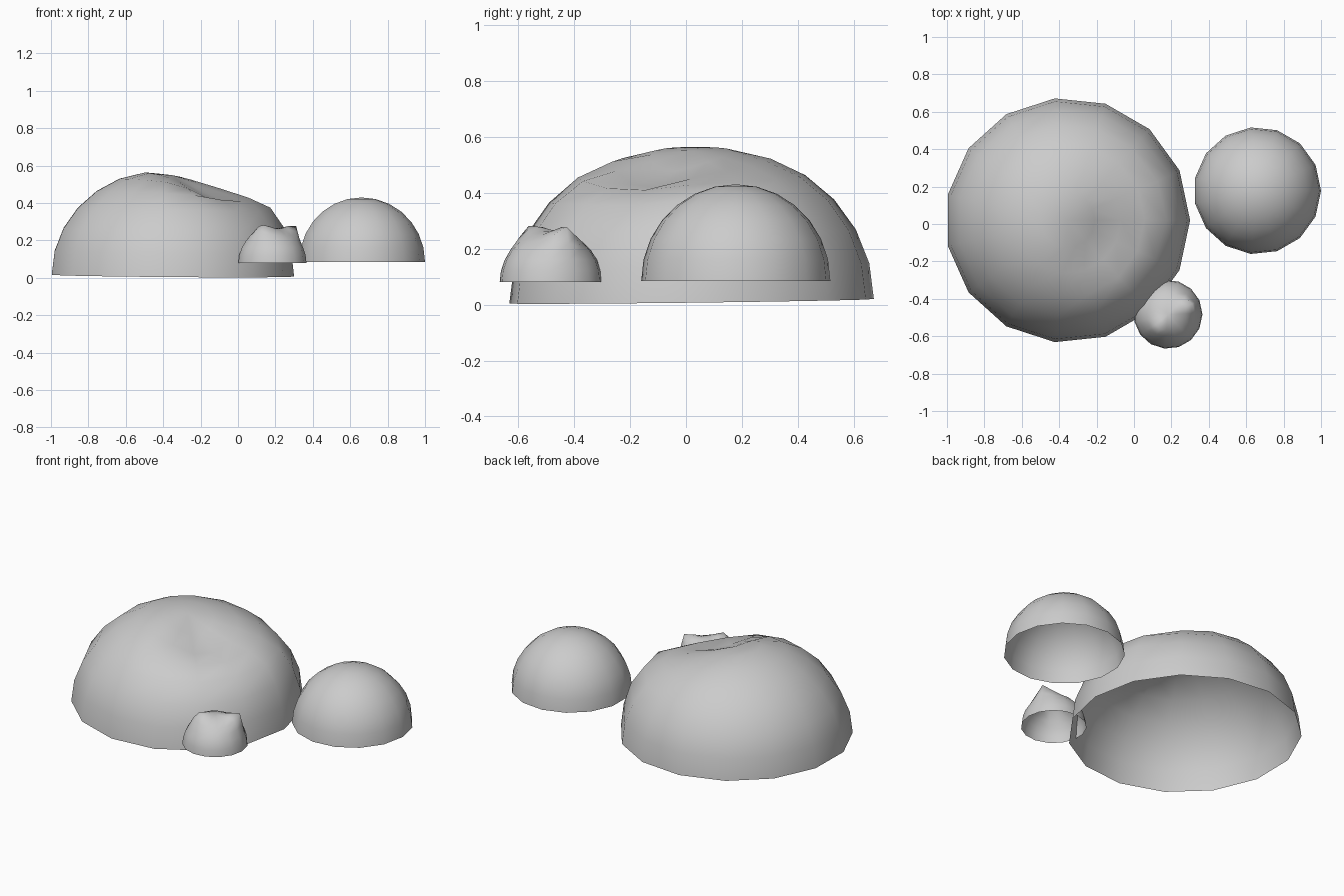
import bpy, bmesh, math
from mathutils import Vector

if "Cube" in bpy.data.objects:
    bpy.data.objects.remove(bpy.data.objects["Cube"])

SIDES, RINGS = 15, 7


def dome(name, center, radius, height, tilt=(0, 0), bumps=()):
    """Open half sphere; each bump is (position, spread, push)."""
    bm = bmesh.new()
    rows = []
    for r in range(RINGS):
        lat = math.pi / 2 * r / RINGS
        row = []
        for s in range(SIDES):
            a = math.tau * s / SIDES
            row.append(bm.verts.new((radius * math.cos(lat) * math.cos(a),
                                     radius * math.cos(lat) * math.sin(a),
                                     height * math.sin(lat))))
        rows.append(row)
    apex = bm.verts.new((0, 0, height))
    for s in range(SIDES):
        n = (s + 1) % SIDES
        for low, high in zip(rows, rows[1:]):
            bm.faces.new((low[s], low[n], high[n], high[s]))
        bm.faces.new((rows[-1][s], rows[-1][n], apex))
    rim = set(rows[0])
    for v in bm.verts:
        v.co += Vector(center)
        start = v.co.copy()
        v.co.z += tilt[0] * (start.x - center[0]) + tilt[1] * (start.y - center[1])
        if v in rim:
            continue
        for pos, spread, push in bumps:
            d = (start - Vector(pos)).length
            v.co += Vector(push) * math.exp(-d * d / (2 * spread * spread))
    mesh = bpy.data.meshes.new(name)
    bm.to_mesh(mesh)
    bm.free()
    mesh.shade_smooth()
    obj = bpy.data.objects.new(name, mesh)
    bpy.context.collection.objects.link(obj)
    return obj


# large mound: dented top at front right, bulging shoulder on the right
dome("large_mound", (-0.355, 0.02, 0.012), 0.655, 0.575, (-0.008, 0.012), [
    ((-0.15, -0.13, 0.54), 0.13, (0, 0, -0.09)),
    ((-0.15, 0.08, 0.55), 0.20, (0, 0, -0.045)),
    ((0.16, 0.12, 0.32), 0.10, (0.03, 0, 0.035)),
])

# medium mound: plain half sphere
dome("medium_mound", (0.66, 0.178, 0.085), 0.34, 0.345)

# small mound: two knobs on top
dome("small_mound", (0.182, -0.483, 0.08), 0.184, 0.184, (0, 0), [
    ((0.13, -0.55, 0.24), 0.04, (-0.005, -0.01, 0.038)),
    ((0.28, -0.44, 0.22), 0.035, (0.025, 0.01, 0.055)),
])
